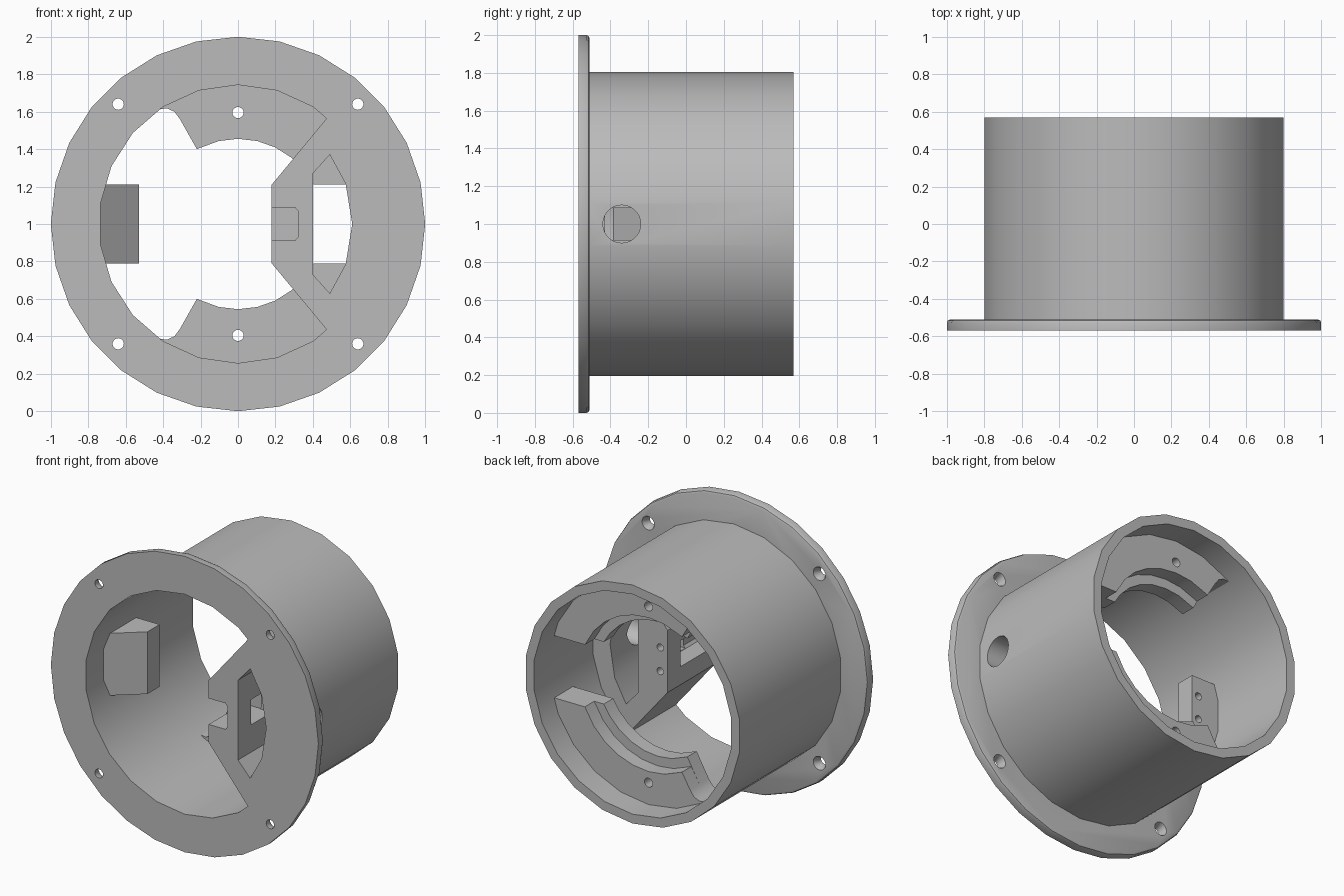
import bpy, bmesh, math
from mathutils import Matrix, Vector

cube = bpy.data.objects.get("Cube")
if cube:
    bpy.data.objects.remove(cube, do_unlink=True)

GREY = (0.5, 0.5, 0.5, 1)
mat = bpy.data.materials.new("plain grey")
mat.use_nodes = True
mat.diffuse_color = GREY
mat.node_tree.nodes["Principled BSDF"].inputs["Base Color"].default_value = GREY

FRONT, FLANGE_BACK, BRACKET_BACK, TUBE_BACK = -0.57, -0.51, -0.06, 0.57
BORE, OUTER, SEAT = 0.743, 0.806, 0.77


def finish(name, bm):
    bmesh.ops.recalc_face_normals(bm, faces=bm.faces)
    mesh = bpy.data.meshes.new(name)
    bm.to_mesh(mesh)
    bm.free()
    mesh.materials.append(mat)
    ob = bpy.data.objects.new(name, mesh)
    bpy.context.collection.objects.link(ob)
    return ob


def prism(name, pts, y0, y1):
    """Extrude an outline of (x, height from axis) points along y."""
    bm = bmesh.new()
    face = bm.faces.new([bm.verts.new((x, y0, 1 + h)) for x, h in pts])
    out = bmesh.ops.extrude_face_region(bm, geom=[face])["geom"]
    bmesh.ops.translate(bm, vec=(0, y1 - y0, 0),
                        verts=[g for g in out if isinstance(g, bmesh.types.BMVert)])
    return finish(name, bm)


def rod(p0, p1, r0, r1=None, sides=20):
    """Round cutter between two points."""
    a, b = Vector(p0), Vector(p1)
    bm = bmesh.new()
    turn = (b - a).to_track_quat("Z", "Y").to_matrix().to_4x4()
    bmesh.ops.create_cone(bm, cap_ends=True, segments=sides, radius1=r0,
                          radius2=r0 if r1 is None else r1, depth=(b - a).length,
                          matrix=Matrix.Translation((a + b) / 2) @ turn)
    return finish("cutter", bm)


def arc(r, angles):
    return [(r * math.cos(math.radians(a)), r * math.sin(math.radians(a))) for a in angles]


def ring(r, n):
    return arc(r, [90 + 360 * i / n for i in range(n)])


def select(ob):
    bpy.ops.object.select_all(action="DESELECT")
    ob.select_set(True)
    bpy.context.view_layer.objects.active = ob


def cut(ob, cutters):
    select(ob)
    for c in cutters:
        mod = ob.modifiers.new("cut", "BOOLEAN")
        mod.operation, mod.solver, mod.object = "DIFFERENCE", "EXACT", c
        bpy.ops.object.modifier_apply(modifier=mod.name)
        bpy.data.objects.remove(c, do_unlink=True)


def mirrored(pts):
    """Upper outline followed by its lower reflection."""
    return pts + [(x, -h) for x, h in reversed(pts) if abs(h) > 1e-6]


STEP = 360 / 22
parts = []

# Flange with a chamfered rear rim and countersunk screw holes
flange = prism("flange", ring(1, 28), FRONT, FLANGE_BACK)
bm = bmesh.new()
bm.from_mesh(flange.data)
rim = [e for e in bm.edges if all(v.co.y > FLANGE_BACK - 0.001 for v in e.verts)]
bmesh.ops.bevel(bm, geom=rim, offset=0.018, segments=2, profile=0.5, affect="EDGES")
bm.to_mesh(flange.data)
bm.free()
holes = [prism("cutter", ring(BORE, 22), -0.7, -0.4)]
for x in (-0.64, 0.64):
    for z in (0.36, 1.64):
        holes.append(rod((x, -0.7, z), (x, -0.4, z), 0.03))
        holes.append(rod((x, -0.545, z), (x, -0.505, z), 0.03, 0.048))
cut(flange, holes)
parts.append(flange)

# Main tube with a side cable hole
tube = prism("tube", ring(OUTER, 22), FLANGE_BACK - 0.01, TUBE_BACK)
cut(tube, [prism("cutter", ring(BORE, 22), -0.7, 0.7),
           rod((0.6, -0.34, 1), (0.95, -0.34, 1), 0.1, sides=28)])
parts.append(tube)

# Hollow side bracket behind the front opening
outline = mirrored([(0.18, 0.21), (0.475, 0.566)]
                   + arc(SEAT, [STEP * 2.5, STEP * 1.5, STEP * 0.5]))
bracket = prism("side_bracket", outline, FRONT, BRACKET_BACK)
window = mirrored([(0.4, 0.27), (0.49, 0.37), (0.575, 0.215), (0.61, 0)])
notch = mirrored([(0.1, 0.088), (0.305, 0.088), (0.32, 0.07)])
slot = mirrored([(0.1, 0.085), (0.45, 0.085)])
cut(bracket, [prism("cutter", window, -0.7, 0.1),
              prism("cutter", notch, -0.7, -0.2),
              prism("cutter", slot, -0.43, -0.21),
              rod((0.5, -0.34, 1), (0.95, -0.34, 1), 0.1, sides=28)]
    + [rod((0.235, -0.16, z), (0.235, 0, z), 0.024) for z in (0.92, 1.08)])
parts.append(bracket)

# Opposite mounting block with a sloping front
bm = bmesh.new()
plan = [(-0.53, -0.21), (-0.53, -0.08), (-0.765, -0.08), (-0.765, -0.41)]
face = bm.faces.new([bm.verts.new((x, y, 0.79)) for x, y in plan])
out = bmesh.ops.extrude_face_region(bm, geom=[face])["geom"]
bmesh.ops.translate(bm, vec=(0, 0, 0.42),
                    verts=[g for g in out if isinstance(g, bmesh.types.BMVert)])
block = finish("mounting_block", bm)
cut(block, [rod((-0.58, -0.15, z), (-0.58, 0, z), 0.024) for z in (0.92, 1.08)])
parts.append(block)

# Stepped rear retaining ledges, upper and lower
seat = [(0.74, 0.21)] + arc(SEAT, [STEP * (k + 0.5) for k in range(1, 7)])
fillet = [(-0.42, 0.64), (-0.42, 0.612), (-0.38, 0.618), (-0.34, 0.6), (-0.31, 0.56)]
for side, sign in (("upper", 1), ("lower", -1)):
    for level, r, tip, y0, y1 in (("lip", 0.455, (-0.22, 0.4), 0.2, 0.3),
                                  ("ledge", 0.52, (-0.25, 0.457), 0.3, 0.4)):
        inner = arc(r, [103, 90, 77, 64, 51, 38])
        pts = seat + fillet + [tip] + inner + [(math.sqrt(r * r - 0.21 ** 2), 0.21)]
        ledge = prism(side + "_" + level, [(x, sign * h) for x, h in pts], y0, y1)
        z = 1 + sign * 0.595
        cut(ledge, [rod((0, 0.1, z), (0, 0.5, z), 0.03)])
        parts.append(ledge)

for ob in parts:
    select(ob)
    bpy.ops.object.shade_smooth_by_angle(angle=math.radians(30))
